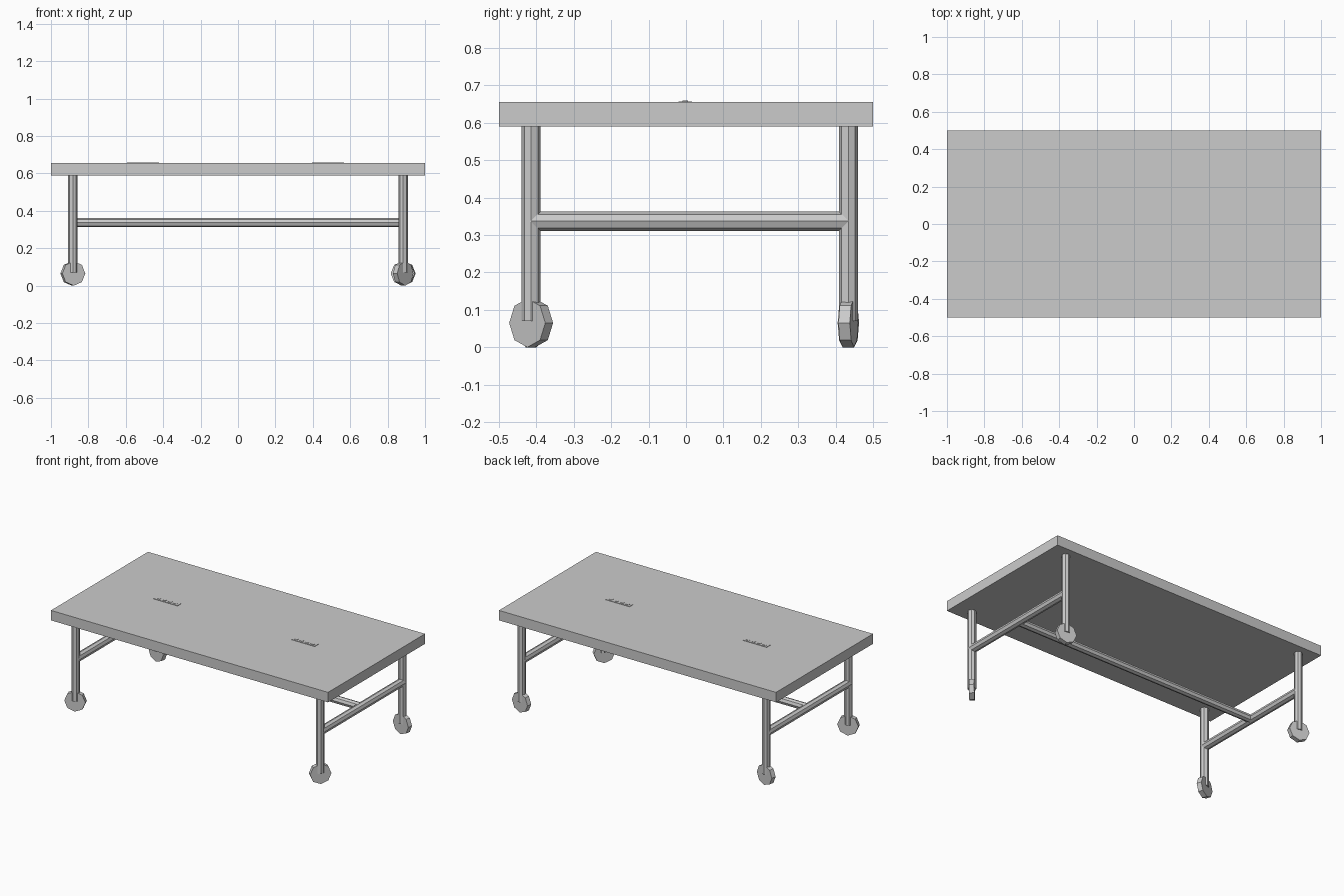
import bpy, math
from mathutils import Vector

if "Cube" in bpy.data.objects:
    bpy.data.objects.remove(bpy.data.objects["Cube"])


def box(name, center, size):
    bpy.ops.mesh.primitive_cube_add(size=1, location=center)
    ob = bpy.context.object
    ob.name = name
    ob.scale = size
    bpy.ops.object.transform_apply(location=False, rotation=False, scale=True)
    return ob


def rod(name, start, end, radius, spin=0.0):
    """Eight-sided cylinder between two points."""
    start, end = Vector(start), Vector(end)
    axis = end - start
    bpy.ops.mesh.primitive_cylinder_add(vertices=8, radius=radius, depth=axis.length)
    ob = bpy.context.object
    ob.name = name
    for v in ob.data.vertices:  # roll around own axis
        x, y = v.co.x, v.co.y
        v.co.x = x * math.cos(spin) - y * math.sin(spin)
        v.co.y = x * math.sin(spin) + y * math.cos(spin)
    ob.location = (start + end) / 2
    ob.rotation_euler = axis.to_track_quat('Z', 'Y').to_euler()
    return ob


LEG_X, FRONT_Y, BACK_Y = 0.883, -0.414, 0.434
BAR_Z, BAR_R = 0.337, 0.026
WHEEL_R, WHEEL_T = 0.065, 0.031

# Slab top
box("table_top", (0, 0, 0.6225), (2, 1, 0.065))

# Legs with swivelled casters: name, x, y, heading of the wheel axle
corners = [
    ("front_right", LEG_X, FRONT_Y, -42),
    ("front_left", -LEG_X, FRONT_Y, -70),
    ("back_right", LEG_X, BACK_Y, 80),
    ("back_left", -LEG_X, BACK_Y, 78),
]
for name, x, y, heading in corners:
    rod(name + "_leg", (x, y, 0.07), (x, y, 0.60), 0.0255)
    a = math.radians(heading)
    half = Vector((math.cos(a), math.sin(a), 0)) * WHEEL_T / 2
    hub = Vector((x, y, WHEEL_R))
    rod(name + "_wheel", hub - half, hub + half, WHEEL_R)

# End crossbars and the long stretcher joining them
for name, x in (("left", -LEG_X), ("right", LEG_X)):
    rod(name + "_crossbar", (x, FRONT_Y, BAR_Z), (x, BACK_Y, BAR_Z), BAR_R)
rod("long_stretcher", (-LEG_X, 0.007, BAR_Z), (LEG_X, 0.007, BAR_Z), 0.0245)

# Thin inset plates on the top, each with a row of small studs
for name, x in (("left", -0.508), ("right", 0.482)):
    box(name + "_plate", (x, -0.002, 0.655), (0.172, 0.037, 0.005))
    for i in range(4):
        box(f"{name}_stud_{i + 1}", (x - 0.06 + i * 0.04, -0.002, 0.657),
            (0.022, 0.014, 0.005))
